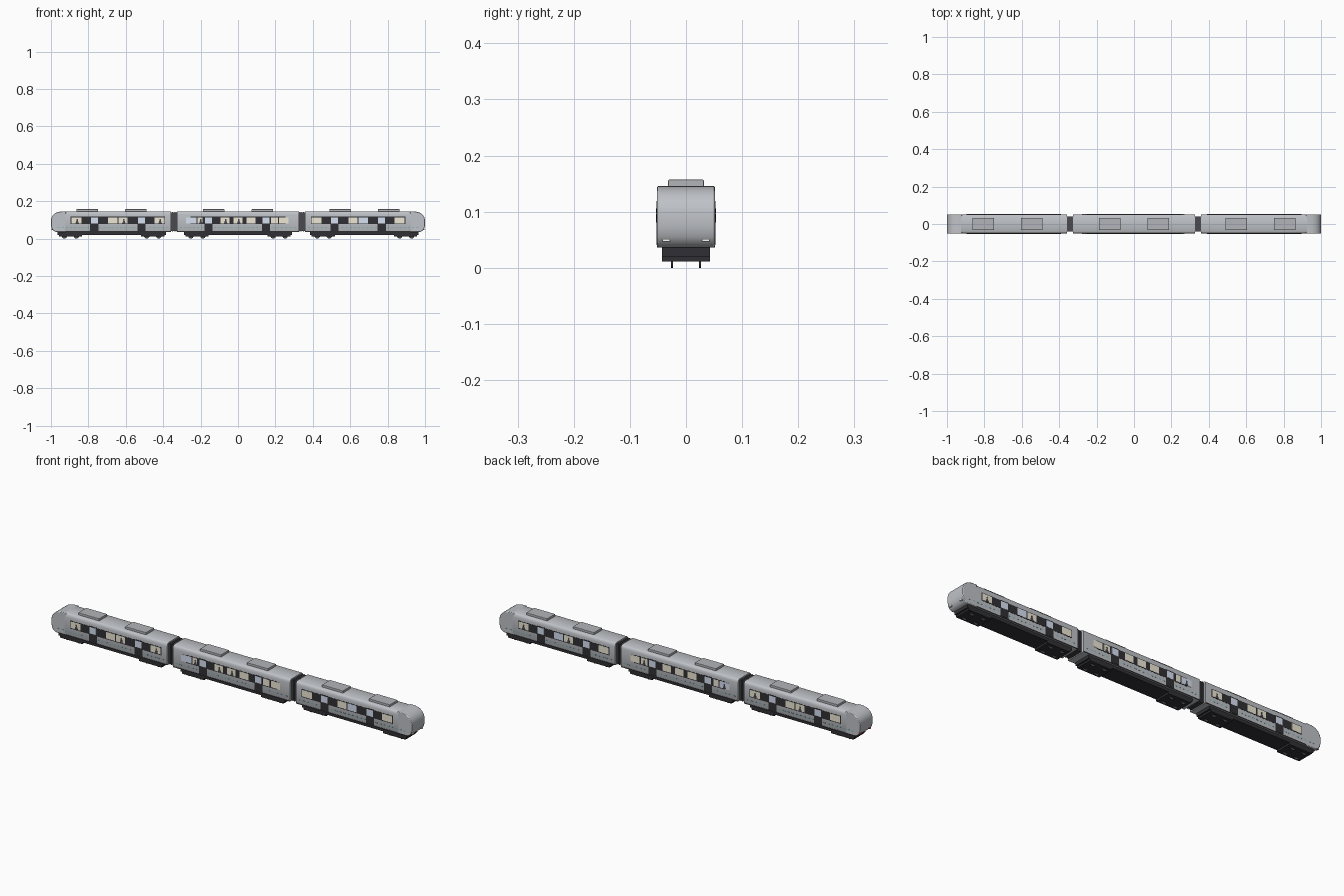
import bpy, bmesh, math, random
from mathutils import Matrix

if "Cube" in bpy.data.objects:
    bpy.data.objects.remove(bpy.data.objects["Cube"])

random.seed(4)
HALF_W = 0.0515


def mat(name, r, g, b):
    m = bpy.data.materials.new(name)
    m.diffuse_color = (r, g, b, 1)
    m.use_nodes = True
    m.node_tree.nodes["Principled BSDF"].inputs["Base Color"].default_value = m.diffuse_color
    return m


GREY = mat("body_grey", 0.52, 0.54, 0.57)
ROOF = mat("unit_grey", 0.45, 0.46, 0.48)
BLACK = mat("black", 0.03, 0.03, 0.035)
DARK = mat("dark_grey", 0.07, 0.07, 0.08)
CREAM = mat("warm_window", 0.85, 0.8, 0.66)
BLUE = mat("cool_window", 0.68, 0.75, 0.88)
TEAL = mat("teal", 0.12, 0.4, 0.43)
WHITE = mat("headlight_white", 1, 1, 0.95)
RED = mat("taillight_red", 0.8, 0.05, 0.05)


def finish(name, bm, material, smooth=False):
    bmesh.ops.recalc_face_normals(bm, faces=bm.faces)
    me = bpy.data.meshes.new(name)
    bm.to_mesh(me)
    bm.free()
    ob = bpy.data.objects.new(name, me)
    bpy.context.collection.objects.link(ob)
    me.materials.append(material)
    if smooth:
        bpy.ops.object.select_all(action='DESELECT')
        ob.select_set(True)
        bpy.context.view_layer.objects.active = ob
        bpy.ops.object.shade_smooth_by_angle(angle=math.radians(35))
    return ob


def add_box(bm, x0, x1, y0, y1, z0, z1):
    m = Matrix.Translation(((x0 + x1) / 2, (y0 + y1) / 2, (z0 + z1) / 2))
    m = m @ Matrix.Diagonal((abs(x1 - x0), abs(y1 - y0), z1 - z0, 1))
    bmesh.ops.create_cube(bm, size=1, matrix=m)


def boxes(name, items, material):
    bm = bmesh.new()
    for b in items:
        add_box(bm, *b)
    return finish(name, bm, material)


def prism(name, ring, offset, material):
    bm = bmesh.new()
    f = bm.faces.new([bm.verts.new(p) for p in ring])
    ext = bmesh.ops.extrude_face_region(bm, geom=[f])
    verts = [v for v in ext["geom"] if isinstance(v, bmesh.types.BMVert)]
    bmesh.ops.translate(bm, verts=verts, vec=offset)
    return finish(name, bm, material, True)


def add_bevel(ob, width, segments=2):
    b = ob.modifiers.new("bevel", 'BEVEL')
    b.width, b.segments = width, segments
    b.limit_method, b.angle_limit = 'ANGLE', math.radians(50)


def panel(x, w, s, depth, z0, z1):
    """Thin plate on the car side s (-1 front, 1 back)."""
    return (x - w / 2, x + w / 2, s * 0.050, s * depth, z0, z1)


# Car cross-section (half), mirrored into a full ring
half = [(0.049, 0.036), (HALF_W, 0.042), (HALF_W, 0.128), (0.0500, 0.137),
        (0.0465, 0.143), (0.0410, 0.146)]
section = half + [(-y, z) for y, z in reversed(half)]
# Side profile of the rounded cab end
nose = [(0.92, 0.036), (0.975, 0.036), (0.988, 0.043), (0.996, 0.055),
        (1.0, 0.072), (1.0, 0.100), (0.996, 0.115), (0.987, 0.128),
        (0.972, 0.139), (0.95, 0.145), (0.92, 0.146)]


def passengers(name, spots):
    bm = bmesh.new()
    for x, s in spots:
        thin = Matrix.Translation((x, s * 0.0529, 0.101)) @ Matrix.Diagonal((1, 0.08, 1, 1))
        bmesh.ops.create_uvsphere(bm, u_segments=10, v_segments=6, radius=0.0048, matrix=thin)
        torso = Matrix.Translation((x, s * 0.0529, 0.0885)) @ Matrix.Diagonal((1, 0.05, 1, 1))
        bmesh.ops.create_cone(bm, cap_ends=True, segments=10, radius1=0.010, radius2=0.004,
                              depth=0.015, matrix=torso)
    finish(name, bm, DARK)


def build_car(name, c, x0, x1, side_c, doors, windows, dash_range, seated):
    # body shell
    prism(name + "_body", [(x0, y, z) for y, z in section], (x1 - x0, 0, 0), GREY)

    # roof units
    for i, d in enumerate((-0.13, 0.13)):
        unit = boxes(f"{name}_roof_unit_{i}",
                     [(c + d - 0.058, c + d + 0.058, -0.032, 0.032, 0.143, 0.157)], ROOF)
        add_bevel(unit, 0.002, 2)

    # underframe, bogies, wheels and axles
    boxes(name + "_underframe", [(c - 0.29, c + 0.29, -0.0425, 0.0425, 0.02, 0.038)], BLACK)
    boxes(name + "_bogies", [(c + d - 0.062, c + d + 0.062, -0.0425, 0.0425, 0.011, 0.021)
                             for d in (-0.22, 0.22)], BLACK)
    bm = bmesh.new()
    for d in (-0.252, -0.188, 0.188, 0.252):
        for y, r, w in ((-0.025, 0.0145, 0.003), (0.025, 0.0145, 0.003), (0, 0.003, 0.05)):
            m = Matrix.Translation((c + d, y, 0.0145)) @ Matrix.Rotation(math.pi / 2, 4, 'X')
            bmesh.ops.create_cone(bm, cap_ends=True, segments=20, radius1=r, radius2=r,
                                  depth=w, matrix=m)
    finish(name + "_wheels", bm, DARK, True)

    # side bands, doors, windows, skirt strip and teal dashes on both sides
    sides = (-1, 1)
    boxes(name + "_window_band",
          [panel(side_c, 0.506, s, 0.0523, 0.077, 0.117) for s in sides], BLACK)
    boxes(name + "_doors", [panel(side_c + d, 0.044, s, 0.0525, 0.041, 0.119)
                            for s in sides for d in doors], BLACK)
    boxes(name + "_door_windows", [panel(side_c + d, 0.037, s, 0.0528, 0.082, 0.114)
                                   for s in sides for d in doors], BLUE)
    warm, cool = [], []
    for s in sides:
        for i, (d, w) in enumerate(windows):
            is_cool = (name, i) in (("centre_car", 0), ("right_car", 2))
            (cool if is_cool else warm).append(panel(side_c + d, w, s, 0.0528, 0.081, 0.114))
    boxes(name + "_windows", warm, CREAM)
    if cool:
        boxes(name + "_cool_windows", cool, BLUE)
    boxes(name + "_skirt_strips", [(max(x0, -0.92), min(x1, 0.92), s * 0.049, s * 0.0521,
                                    0.036, 0.040) for s in sides], DARK)
    a, b = dash_range
    n = int((b - a) / 0.022)
    dashes = []
    for s in sides:
        for i in range(n):
            x = a + (i + 0.5) * (b - a) / n
            if all(abs(x - side_c - d) > 0.027 for d in doors):
                dashes.append(panel(x, 0.011, s, 0.0521, 0.057, 0.060))
    boxes(name + "_teal_dashes", dashes, TEAL)

    # passengers: known ones at the front, random ones behind
    spots = [(side_c + windows[i][0] + 0.004, -1) for i in seated]
    spots += [(side_c + windows[i][0], 1)
              for i in random.sample(range(len(windows)), 2)]
    passengers(name + "_passengers", spots)


end_windows = [(-0.222, 0.054), (-0.028, 0.049), (0.028, 0.049), (0.222, 0.054)]
mid_windows = [(-0.25, 0.056), (-0.203, 0.027), (-0.07, 0.048), (0.0, 0.048),
               (0.07, 0.048), (0.195, 0.036), (0.245, 0.05)]
build_car("left_car", -0.676, -0.925, -0.357, -0.642, (-0.126, 0.126), end_windows,
          (-0.97, -0.37), (0, 2, 3))
build_car("centre_car", 0, -0.325, 0.325, 0, (-0.158, 0.15), mid_windows,
          (-0.315, 0.315), (1, 2, 3))
build_car("right_car", 0.676, 0.357, 0.925, 0.642, (-0.126, 0.126), end_windows,
          (0.37, 0.97), ())

# cab ends with lights, and gangways between the cars
for s, side, lamp in ((-1, "left", RED), (1, "right", WHITE)):
    cab = prism(side + "_cab", [(s * x, -HALF_W, z) for x, z in nose],
                (0, 2 * HALF_W, 0), GREY)
    add_bevel(cab, 0.003, 2)
    boxes(side + "_lights", [(s * 0.985, s * 0.998, y - 0.0065, y + 0.0065, 0.047, 0.0515)
                             for y in (-0.035, 0.035)], lamp)
    boxes(side + "_gangway", [(s * 0.32, s * 0.362, -0.039, 0.039, 0.04, 0.14)], DARK)
    boxes(side + "_gangway_folds",
          [(s * (0.341 + d) - 0.002, s * (0.341 + d) + 0.002, -0.041, 0.041, 0.038, 0.142)
           for d in (-0.009, 0, 0.009)], DARK)
